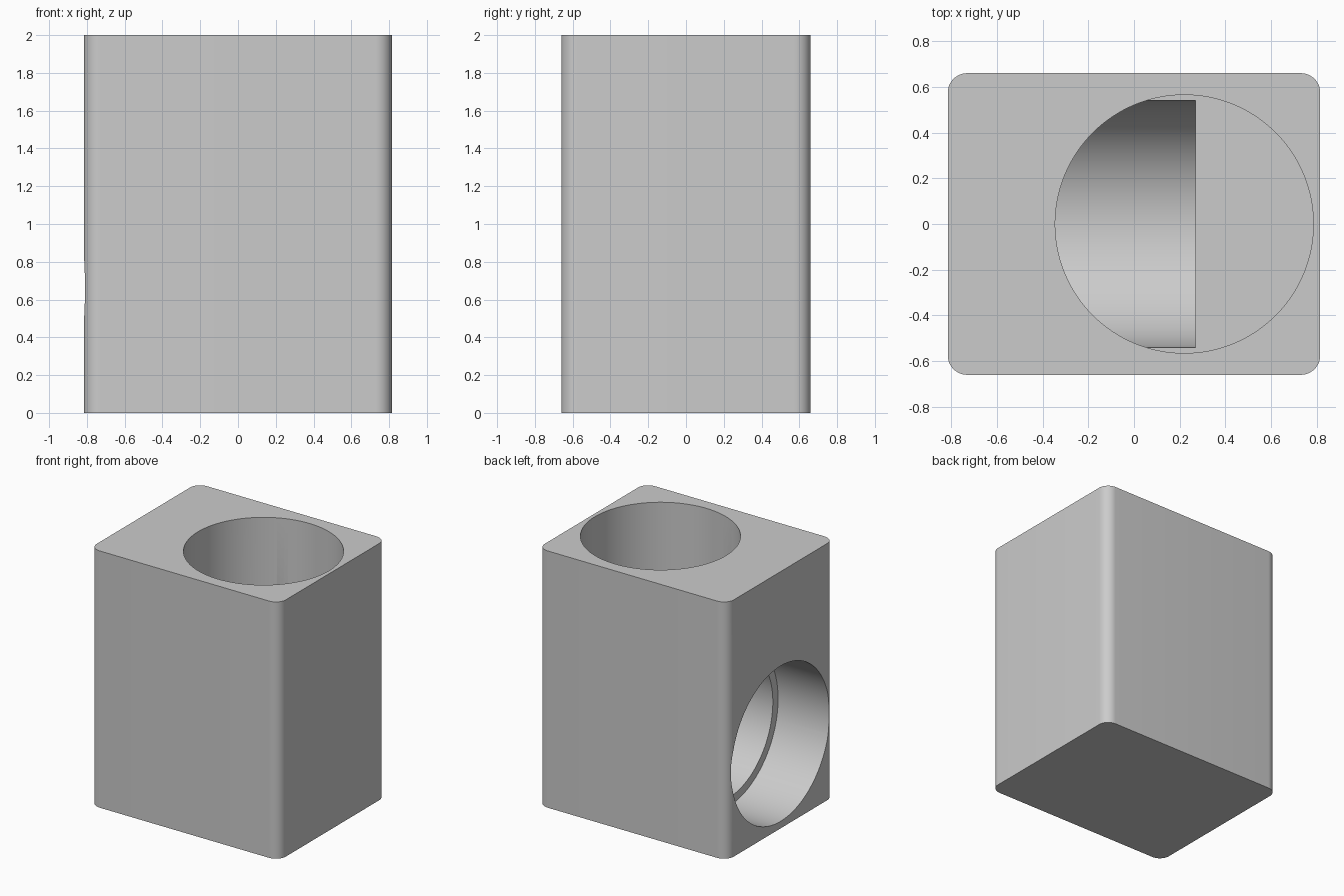
import bpy
from math import pi

cube = bpy.data.objects.get("Cube")
if cube:
    bpy.data.objects.remove(cube, do_unlink=True)

WIDTH, DEPTH, HEIGHT = 1.63, 1.32, 2.0
AXIS_Z = 0.66          # height of the horizontal bore axis
OUT = 0.2              # how far cutters reach past the block

grey = bpy.data.materials.new("plain grey")
grey.use_nodes = True
colour = (0.6, 0.6, 0.6, 1)
grey.diffuse_color = colour
grey.node_tree.nodes["Principled BSDF"].inputs["Base Color"].default_value = colour

# Block with rounded vertical corners
bpy.ops.mesh.primitive_cube_add(size=1, location=(0, 0, HEIGHT / 2))
block = bpy.context.object
block.name = "bored_block"
block.scale = (WIDTH, DEPTH, HEIGHT)
bpy.ops.object.transform_apply(location=True, rotation=False, scale=True)
block.data.materials.append(grey)

weights = block.data.attributes.new("bevel_weight_edge", "FLOAT", "EDGE")
for edge in block.data.edges:
    a, b = (block.data.vertices[i].co for i in edge.vertices)
    weights.data[edge.index].value = float(abs(a.z - b.z) > 1)
bevel = block.modifiers.new("rounded_corners", "BEVEL")
bevel.limit_method = "WEIGHT"
bevel.width = 0.085
bevel.segments = 12


def bore(name, radius, start, end, axis, centre):
    """Cut a round hole along x or z between two positions."""
    middle = (start + end) / 2
    if axis == "x":
        location, rotation = (middle, 0, centre), (0, pi / 2, 0)
    else:
        location, rotation = (centre, 0, middle), (0, 0, 0)
    bpy.ops.mesh.primitive_cylinder_add(vertices=128, radius=radius, depth=end - start,
                                        location=location, rotation=rotation)
    cutter = bpy.context.object
    cutter.name = name
    cutter.data.materials.append(grey)
    cut = block.modifiers.new(name, "BOOLEAN")
    cut.operation = "DIFFERENCE"
    cut.solver = "EXACT"
    cut.object = cutter
    return cutter


# Top shaft, side counterbore and the narrower passage joining them
cutters = [
    bore("top_shaft", 0.565, AXIS_Z, HEIGHT + OUT, "z", 0.22),
    bore("side_counterbore", 0.605, -WIDTH / 2 - OUT, -0.37, "x", AXIS_Z),
    bore("inner_passage", 0.54, -0.5, 0.27, "x", AXIS_Z),
]

# Apply the cuts and remove the cutters
bpy.ops.object.select_all(action="DESELECT")
block.select_set(True)
bpy.context.view_layer.objects.active = block
for name in [m.name for m in block.modifiers]:
    bpy.ops.object.modifier_apply(modifier=name)
for cutter in cutters:
    bpy.data.objects.remove(cutter, do_unlink=True)
bpy.ops.object.shade_smooth_by_angle(angle=pi / 6)
